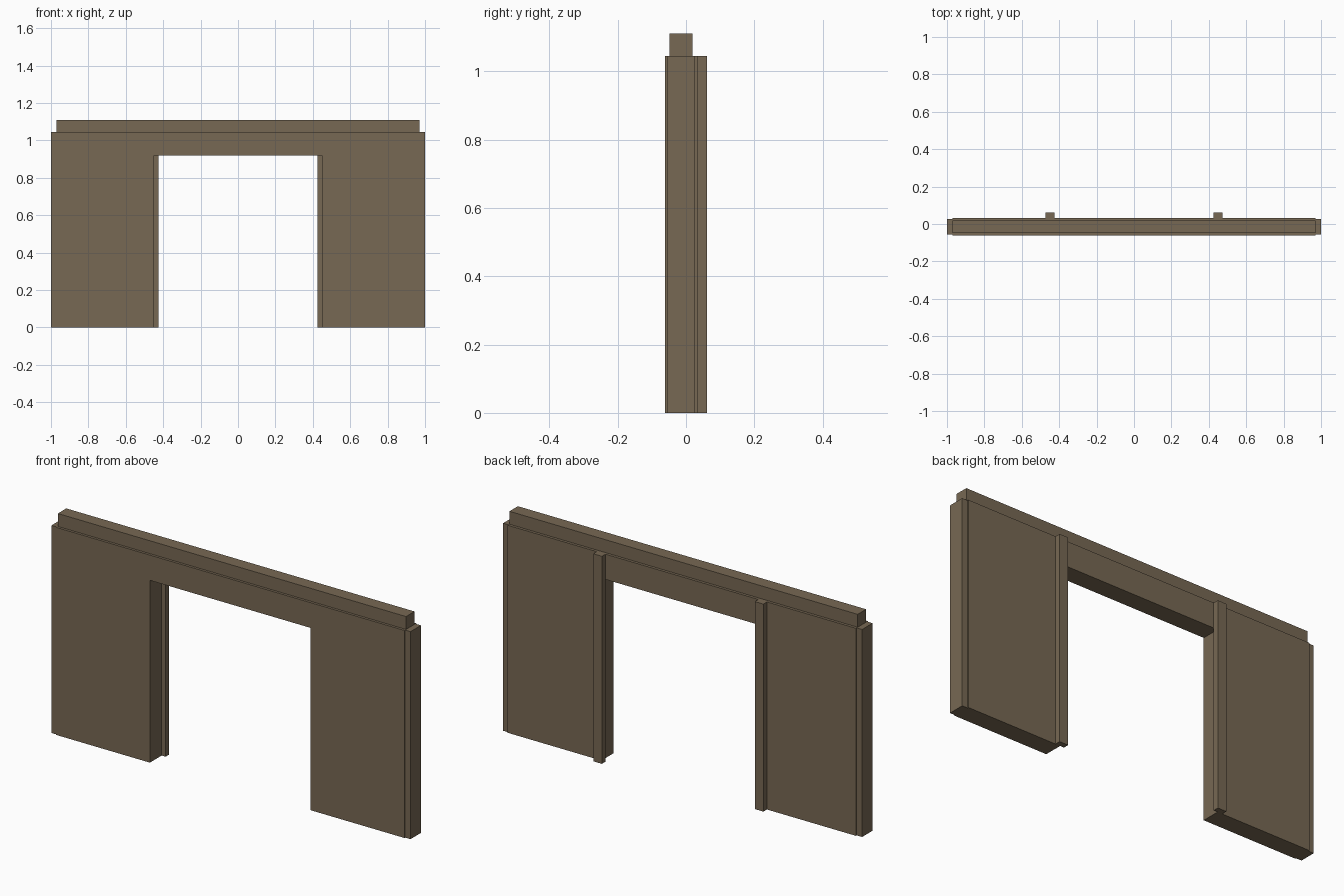
import bpy
import bmesh

default = bpy.data.objects.get("Cube")
if default:
    bpy.data.objects.remove(default, do_unlink=True)

WALL_TOP = 1.045
WALL_HALF = 0.97
OPENING_HALF = 0.448
OPENING_TOP = 0.918

brown = bpy.data.materials.new("dull brown")
brown.use_nodes = True
colour = (0.185, 0.139, 0.087, 1)
brown.diffuse_color = colour
brown.node_tree.nodes["Principled BSDF"].inputs["Base Color"].default_value = colour


def add_object(name, bm):
    bmesh.ops.recalc_face_normals(bm, faces=bm.faces)
    mesh = bpy.data.meshes.new(name)
    bm.to_mesh(mesh)
    bm.free()
    mesh.materials.append(brown)
    obj = bpy.data.objects.new(name, mesh)
    bpy.context.collection.objects.link(obj)
    return obj


def extrude_profile(name, outline, y0, y1):
    """Closed x-z outline pushed through from y0 to y1."""
    bm = bmesh.new()
    face = bm.faces.new([bm.verts.new((x, y0, z)) for x, z in outline])
    result = bmesh.ops.extrude_face_region(bm, geom=[face], use_keep_orig=True)
    moved = [v for v in result["geom"] if isinstance(v, bmesh.types.BMVert)]
    bmesh.ops.translate(bm, verts=moved, vec=(0, y1 - y0, 0))
    return add_object(name, bm)


def box(name, x0, x1, y0, y1, z0, z1):
    return extrude_profile(name, [(x0, z0), (x1, z0), (x1, z1), (x0, z1)], y0, y1)


# Wall panel with the doorway
half = [(OPENING_HALF, OPENING_TOP), (OPENING_HALF, 0), (WALL_HALF, 0), (WALL_HALF, WALL_TOP)]
outline = half + [(-x, z) for x, z in reversed(half)]
extrude_profile("wall_panel", outline, -0.061, 0.033)

# Narrower beam along the top
box("top_beam", -WALL_HALF, WALL_HALF, -0.048, 0.019, WALL_TOP, 1.11)

# End strips and rear door posts, one of each per side
for side, s in (("left", 1), ("right", -1)):
    x0, x1 = sorted((s * WALL_HALF, s * 1.0))
    box(side + "_end_strip", x0, x1, -0.056, 0.027, 0, WALL_TOP)
    x0, x1 = sorted((s * 0.426, s * 0.474))
    box(side + "_door_post", x0, x1, 0.033, 0.061, 0, WALL_TOP)
